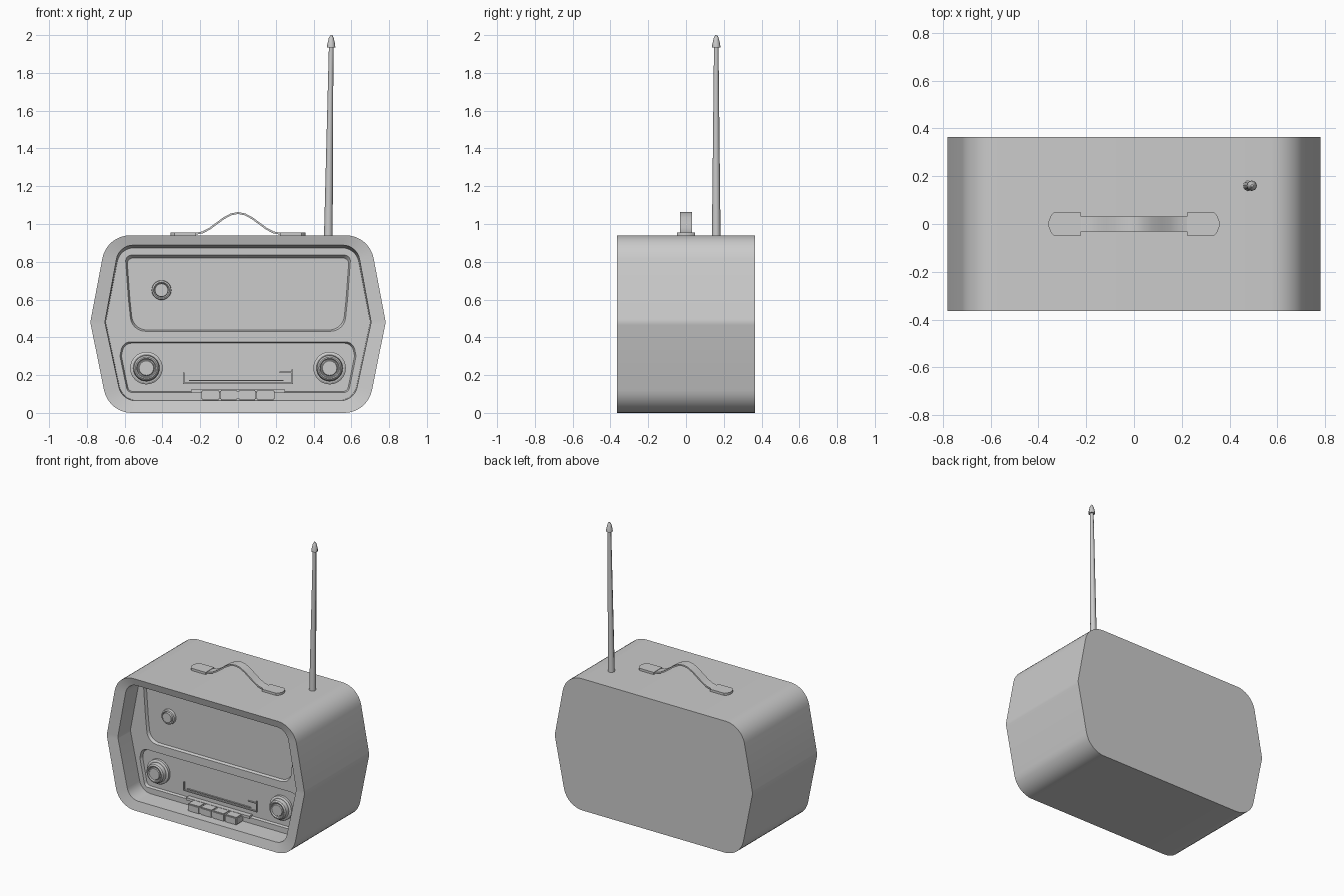
import bpy, bmesh
from math import sin, cos, pi, radians, tan
from mathutils import Vector

if "Cube" in bpy.data.objects:
    bpy.data.objects.remove(bpy.data.objects["Cube"])

grey = bpy.data.materials.new("plain_grey")
grey.use_nodes = True
grey.diffuse_color = (0.6, 0.6, 0.6, 1)
grey.node_tree.nodes["Principled BSDF"].inputs["Base Color"].default_value = (0.6, 0.6, 0.6, 1)


def finish(bm, name, angle=30):
    bmesh.ops.recalc_face_normals(bm, faces=bm.faces)
    mesh = bpy.data.meshes.new(name)
    bm.to_mesh(mesh)
    bm.free()
    obj = bpy.data.objects.new(name, mesh)
    bpy.context.collection.objects.link(obj)
    mesh.materials.append(grey)
    bpy.ops.object.select_all(action='DESELECT')
    obj.select_set(True)
    bpy.context.view_layer.objects.active = obj
    bpy.ops.object.shade_smooth_by_angle(angle=radians(angle))
    return obj


def add_loft(bm, rings, cap_start=True, cap_end=True):
    """Skin a list of equal-length rings of points; returns the vertex rings."""
    loops = [[bm.verts.new(p) for p in ring] for ring in rings]
    for a, b in zip(loops, loops[1:]):
        for i in range(len(a)):
            j = (i + 1) % len(a)
            bm.faces.new((a[i], a[j], b[j], b[i]))
    if cap_start:
        bm.faces.new(loops[0])
    if cap_end:
        bm.faces.new(loops[-1])
    return loops


def loft(name, rings, angle=30):
    bm = bmesh.new()
    add_loft(bm, rings)
    return finish(bm, name, angle)


def rounded(right_corners, steps=8):
    """Symmetric rounded outline from (x, z, radius) corners of the right half."""
    corners = right_corners + [(-x, z, r) for x, z, r in reversed(right_corners)]
    pts = []
    for i, (x, z, r) in enumerate(corners):
        p = Vector((x, z))
        a = (Vector(corners[i - 1][:2]) - p).normalized()
        b = (Vector(corners[(i + 1) % len(corners)][:2]) - p).normalized()
        half = a.angle(b) / 2
        centre = p + (a + b).normalized() * r / sin(half)
        start = (p + a * r / tan(half) - centre).normalized()
        end = (p + b * r / tan(half) - centre).normalized()
        for k in range(steps + 1):
            pts.append(centre + start.slerp(end, k / steps).normalized() * r)
    return pts


def at_y(outline, y):
    return [(p[0], y, p[1]) for p in outline]


def disc(x, z, r, y, n=32):
    return [(x + r * cos(2 * pi * i / n), y, z + r * sin(2 * pi * i / n)) for i in range(n)]


def box(name, x0, x1, y0, y1, z0, z1, bevel=0.0):
    bm = bmesh.new()
    add_loft(bm, [[(x0, y, z0), (x1, y, z0), (x1, y, z1), (x0, y, z1)] for y in (y0, y1)])
    if bevel:
        bmesh.ops.bevel(bm, geom=bm.edges[:], offset=bevel, segments=2, affect='EDGES')
    return finish(bm, name)


# Cabinet: rounded shell, sloping rim, deep front recess with two sunk panels
FACE = -0.215
outer = rounded([(0.695, 0.94, 0.15), (0.782, 0.48, 0.08), (0.685, 0.0, 0.15)])
rim = rounded([(0.63, 0.888, 0.09), (0.705, 0.48, 0.05), (0.615, 0.065, 0.09)])
wall = rounded([(0.625, 0.874, 0.09), (0.70, 0.48, 0.05), (0.612, 0.068, 0.09)])
window = [rounded([(0.597, 0.835, 0.03), (0.58, 0.60, 0.3), (0.562, 0.432, 0.08)]),
          rounded([(0.588, 0.82, 0.03), (0.572, 0.60, 0.3), (0.555, 0.439, 0.08)])]
lower = [rounded([(0.61, 0.376, 0.05), (0.625, 0.30, 0.05), (0.585, 0.108, 0.03)]),
         rounded([(0.604, 0.369, 0.05), (0.617, 0.30, 0.05), (0.579, 0.113, 0.03)])]
bm = bmesh.new()
shell = add_loft(bm, [at_y(outer, 0.365), at_y(outer, -0.365), at_y(rim, -0.35),
                      at_y(wall, FACE)], cap_end=False)
edge_loops = [shell[-1]]
for edge, floor in (window, lower):
    edge_loops.append(add_loft(bm, [at_y(edge, FACE), at_y(floor, FACE + 0.02)],
                               cap_start=False)[0])
edges = [bm.edges.get((l[i - 1], l[i])) for l in edge_loops for i in range(len(l))]
bmesh.ops.triangle_fill(bm, edges=edges, use_beauty=True, normal=(0, -1, 0))
finish(bm, "cabinet")

# Control knobs: stepped turned shapes
FLOOR = FACE + 0.02
big_profile = [(0.086, 0), (0.086, 0.018), (0.076, 0.024), (0.07, 0.024), (0.066, 0.05),
               (0.058, 0.058), (0.052, 0.058), (0.047, 0.05), (0.042, 0.05), (0.038, 0.056)]
small_profile = [(0.052, 0), (0.05, 0.02), (0.042, 0.024), (0.036, 0.016), (0.034, 0.03)]
for name, x, z, profile in (("right_knob", -0.485, 0.237, big_profile),
                            ("left_knob", 0.485, 0.237, big_profile),
                            ("window_knob", -0.405, 0.65, small_profile)):
    loft(name, [disc(x, z, r, FLOOR - d) for r, d in profile])

# Tuning dial: thin frame and scale line
for name, x0, x1, z0, z1 in (("dial_bottom", -0.29, 0.29, 0.153, 0.16),
                             ("dial_right_end", -0.29, -0.284, 0.16, 0.215),
                             ("dial_left_end", 0.284, 0.29, 0.16, 0.23),
                             ("dial_top", 0.22, 0.284, 0.212, 0.218),
                             ("dial_scale", -0.26, 0.24, 0.17, 0.174)):
    box(name, x0, x1, FLOOR - 0.009, FLOOR, z0, z1)

# Push buttons on a slim rail
box("button_rail", -0.25, 0.25, FACE - 0.015, FLOOR, 0.106, 0.124)
for i in range(4):
    x = -0.195 + i * 0.0975
    box(f"push_button_{i + 1}", x + 0.001, x + 0.0965, -0.295, FACE, 0.068, 0.122, 0.006)

# Carrying handle: curved strap between two end plates
strap = []
for i in range(13):
    t = -1 + i / 6
    x, z = 0.225 * t, 0.948 + 0.055 * (1 + cos(pi * t))
    slope = Vector((0.225, 0, -0.055 * pi * sin(pi * t)))
    up = Vector((-slope.z, 0, slope.x)).normalized() * 0.005
    c = Vector((x, 0, z))
    side = Vector((0, 0.032, 0))
    strap.append([c - up - side, c - up + side, c + up + side, c + up - side])
loft("handle_strap", strap)
for name, s in (("handle_right_plate", -1), ("handle_left_plate", 1)):
    plan = [(0.222, -0.048), (0.335, -0.048), (0.348, -0.035), (0.357, -0.012),
            (0.357, 0.012), (0.348, 0.035), (0.335, 0.048), (0.222, 0.048)]
    loft(name, [[(s * x, y, z) for x, y in plan] for z in (0.93, 0.956)])


# Aerial: slightly leaning tapered rod with a pointed cap
def octagon(z, r):
    x = 0.478 + 0.015 * (z - 0.93)
    return [(x + r * cos(pi * i / 4), 0.16 + r * sin(pi * i / 4), z) for i in range(8)]


loft("aerial_rod", [octagon(0.92, 0.023), octagon(1.94, 0.012)], 50)
loft("aerial_cap", [octagon(1.935, 0.022), octagon(1.95, 0.021), octagon(1.985, 0.013),
                    octagon(2.0, 0.005)], 50)
